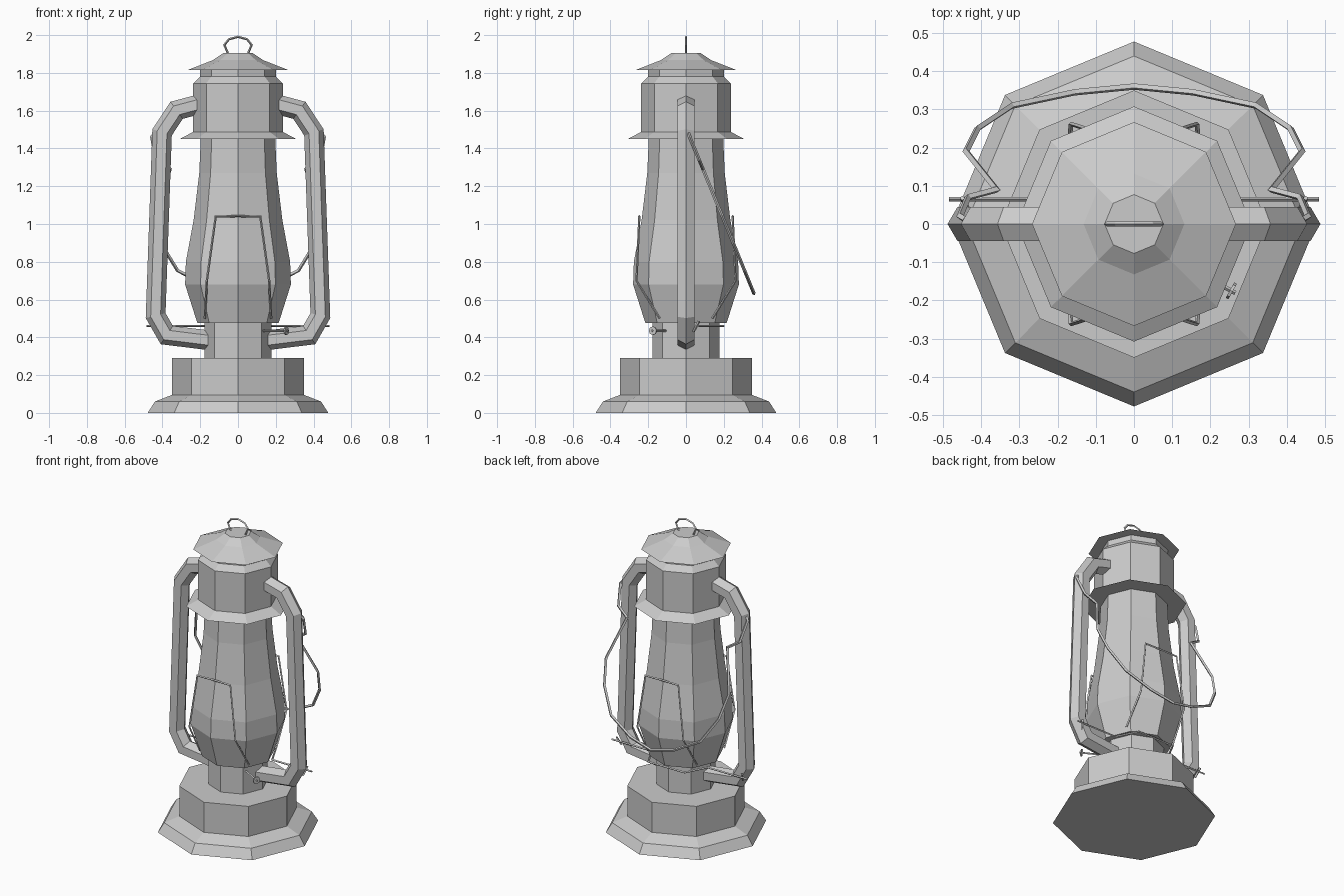
import bpy, bmesh
from math import cos, sin, tau, pi
from mathutils import Vector

if "Cube" in bpy.data.objects:
    bpy.data.objects.remove(bpy.data.objects["Cube"])

metal = bpy.data.materials.new("grey metal")
metal.use_nodes = True
GREY = (0.6, 0.6, 0.6, 1)
metal.diffuse_color = GREY
metal.node_tree.nodes["Principled BSDF"].inputs["Base Color"].default_value = GREY


def finish(name, bm):
    bmesh.ops.recalc_face_normals(bm, faces=bm.faces)
    mesh = bpy.data.meshes.new(name)
    bm.to_mesh(mesh)
    bm.free()
    mesh.materials.append(metal)
    obj = bpy.data.objects.new(name, mesh)
    bpy.context.collection.objects.link(obj)
    return obj


def skin(bm, rings, closed=False):
    """Bridge a list of vertex rings; cap both ends unless the path is closed."""
    count = len(rings[0])
    pairs = list(zip(rings, rings[1:]))
    if closed:
        pairs.append((rings[-1], rings[0]))
    else:
        bm.faces.new(rings[0])
        bm.faces.new(rings[-1])
    for a, b in pairs:
        for i in range(count):
            j = (i + 1) % count
            bm.faces.new((a[i], a[j], b[j], b[i]))


def turned(name, profile, sides=8):
    """Solid of revolution from (radius, height) pairs, corners on the axes."""
    bm = bmesh.new()
    rings = [[bm.verts.new((r * cos(tau * i / sides), r * sin(tau * i / sides), z))
              for i in range(sides)] for r, z in profile]
    skin(bm, rings)
    return finish(name, bm)


def sweep(name, path, radius, normal, sides=4, closed=False):
    """Mitred tube along a path; normal is the direction across the bend plane."""
    pts = [Vector(p) for p in path]
    bm = bmesh.new()
    rings = []
    last = len(pts) - 1
    for k, p in enumerate(pts):
        before = pts[k - 1] if k or closed else None
        after = pts[(k + 1) % len(pts)] if k < last or closed else None
        d_in = (p - before).normalized() if before else (after - p).normalized()
        d_out = (after - p).normalized() if after else d_in
        tangent = (d_in + d_out).normalized()
        mitre = min(1 / max(tangent.dot(d_in), 0.1), 1.6)
        n = Vector(normal)
        n = (n - tangent * n.dot(tangent)).normalized()
        side = n.cross(tangent)
        rings.append([bm.verts.new(p + side * (radius * mitre * cos(tau * i / sides))
                                   + n * (radius * sin(tau * i / sides)))
                      for i in range(sides)])
    skin(bm, rings, closed)
    return finish(name, bm)


def both_sides(half):
    """Complete a path whose last point lies on the mirror plane."""
    return half + [(-x, y, z) for x, y, z in reversed(half[:-1])]


# Base, burner and globe
turned("fuel_base", [(0.478, 0), (0.44, 0.06), (0.35, 0.095), (0.35, 0.29)])
turned("burner_neck", [(0.177, 0.285), (0.177, 0.48)])
turned("globe", [(0.215, 0.475), (0.28, 0.68), (0.276, 0.8), (0.235, 1.02),
                 (0.205, 1.27), (0.197, 1.455)])

# Chimney housing with its flange, and the cap
turned("chimney_housing", [(0.308, 1.45), (0.237, 1.488), (0.237, 1.745),
                           (0.2, 1.78), (0.2, 1.82)])
turned("chimney_cap", [(0.267, 1.815), (0.132, 1.868), (0.077, 1.905)])

# Hanging ring on the cap
ring = [(0.07 * cos(a), 0, 1.94 + 0.05 * sin(a))
        for a in [pi / 8 + tau * i / 8 for i in range(-1, 5)]]
ring = [(0.052, 0, 1.9), (0.072, 0, 1.948), (0.048, 0, 1.978), (0, 0, 1.991)]
sweep("top_ring", both_sides(ring), 0.006, (0, 1, 0))

# Side tubes
for s, label in ((1, "left"), (-1, "right")):
    tube = [(0.19, 1.638), (0.325, 1.602), (0.402, 1.485),
            (0.436, 0.515), (0.377, 0.412), (0.15, 0.384)]
    sweep(label + "_side_tube", [(s * x, 0, z) for x, z in tube], 0.052,
          (0, 1, 0), sides=6)

# Bail handle hanging down the back in one slanted plane
bail = [(0.42, 0), (0.456, 0.02), (0.435, 0.07), (0.36, 0.09), (0.44, 0.19),
        (0.41, 0.25), (0.32, 0.31), (0.155, 0.345), (0, 0.36)]
sweep("bail_handle", both_sides([(x, y, 1.51 - 2.44 * y) for x, y in bail]),
      0.009, (0, 2.44, 1))

# Wire guards in front of and behind the globe
for s, label in ((-1, "front"), (1, "back")):
    guard = [(0.176, 0.14, 0.5), (0.165, 0.262, 0.7), (0.118, 0.247, 1.04),
             (0, 0.247, 1.042)]
    sweep(label + "_globe_guard",
          both_sides([(x, s * y, z) for x, y, z in guard]), 0.006, (0, 1, 0))

# Globe lifting wire, passing behind the neck, with small cranks
lift = [(0.485, 0.065, 0.46), (0.2, 0.065, 0.46), (0.13, 0.2, 0.46), (0, 0.2, 0.46)]
sweep("lift_wire", both_sides(lift), 0.006, (0, 0, 1))
for s, label in ((1, "left"), (-1, "right")):
    sweep(label + "_lift_crank", [(s * 0.45, 0.068, 0.485), (s * 0.435, 0.04, 0.43)],
          0.007, (0, 1, 0))

# Wick knob on a slanted stem
start, end = Vector((0.11, -0.095, 0.435)), Vector((0.255, -0.175, 0.435))
axis = (end - start).normalized()
sweep("wick_stem", [start, end + axis * 0.012], 0.006, (0, 0, 1))
sweep("wick_knob", [end - axis * 0.004, end + axis * 0.004], 0.023, (0, 0, 1), sides=8)
